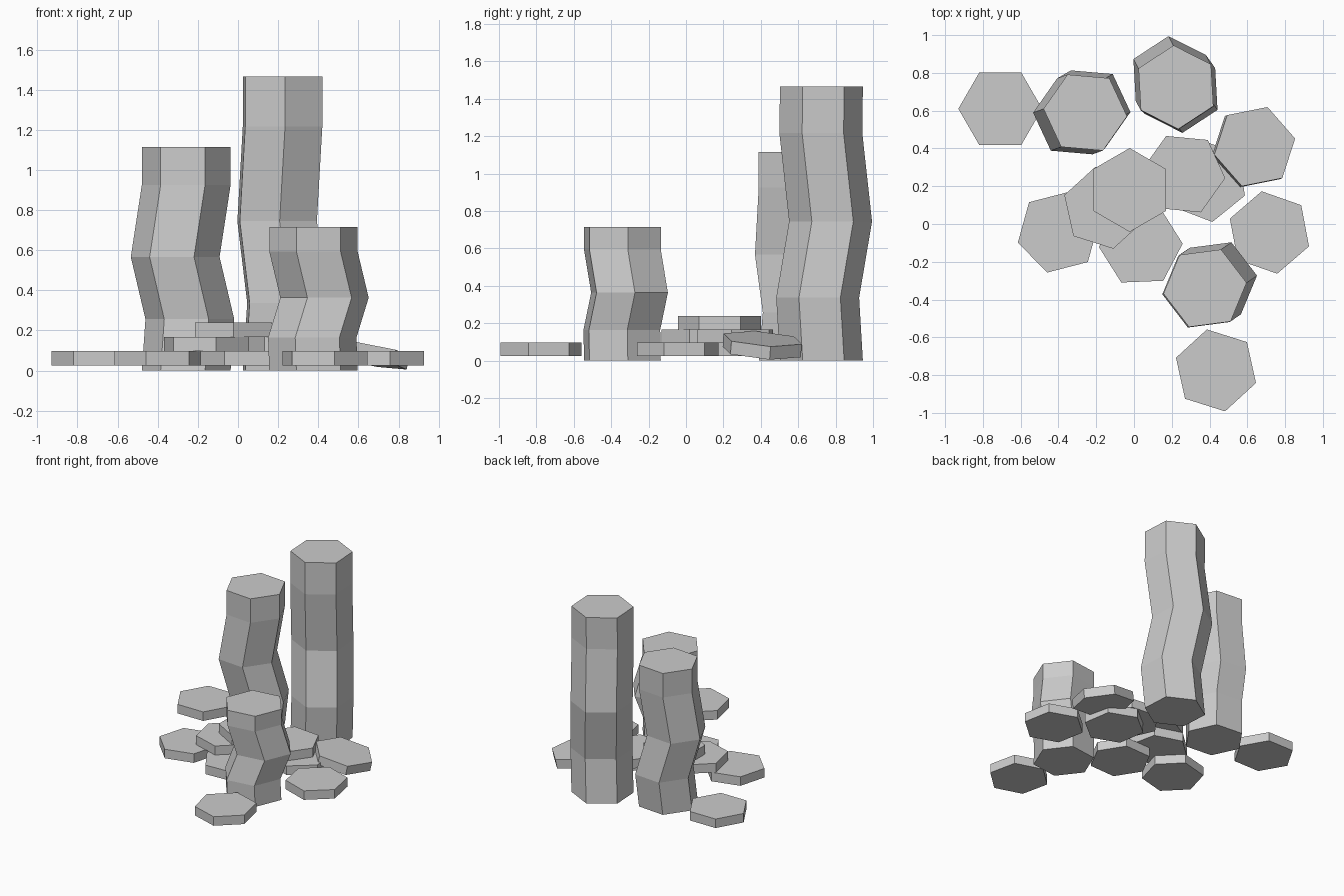
import bpy, bmesh
from math import sin, cos, radians, pi
from mathutils import Matrix, Vector

if "Cube" in bpy.data.objects:
    bpy.data.objects.remove(bpy.data.objects["Cube"])

R = 0.222        # shared hexagon radius
SLAB_H = 0.071   # thickness of a fallen slab


def hex_prism(name, rings, rot):
    """Stack hexagon rings given as (x, y, z) centres and cap both ends."""
    bm = bmesh.new()
    loops = []
    for x, y, z in rings:
        loops.append([bm.verts.new((x + R * cos(radians(rot) + k * pi / 3),
                                    y + R * sin(radians(rot) + k * pi / 3), z))
                      for k in range(6)])
    for a, b in zip(loops, loops[1:]):
        for k in range(6):
            n = (k + 1) % 6
            bm.faces.new((a[k], a[n], b[n], b[k]))
    bm.faces.new(loops[0][::-1])
    bm.faces.new(loops[-1])
    bmesh.ops.recalc_face_normals(bm, faces=bm.faces[:])
    mesh = bpy.data.meshes.new(name)
    bm.to_mesh(mesh)
    bm.free()
    ob = bpy.data.objects.new(name, mesh)
    bpy.context.collection.objects.link(ob)
    return ob


def column(name, x, y, height, rot, shifts):
    """Basalt column whose inner rings are pushed sideways."""
    levels = (0, 0.23, 0.508, 0.83, 1)
    rings = [(x + dx, y + dy, height * t) for t, (dx, dy) in zip(levels, shifts)]
    return hex_prism(name, rings, rot)


def slab(name, x, y, z, rot, normal=(0, 0, 1)):
    """Loose hexagonal slab centred at x, y, z."""
    ob = hex_prism(name, [(0, 0, -SLAB_H / 2), (0, 0, SLAB_H / 2)], rot)
    ob.rotation_mode = 'QUATERNION'
    ob.rotation_quaternion = Vector((0, 0, 1)).rotation_difference(Vector(normal))
    ob.location = (x, y, z)
    return ob


# Standing columns
column("left_column", -0.258, 0.59, 1.115, -5,
       [(0, 0), (0.018, 0.022), (-0.055, -0.02), (0, 0), (0, 0)])
column("tall_column", 0.222, 0.724, 1.465, -26.8,
       [(0, 0), (0.022, -0.02), (-0.027, 0.049), (0, -0.003), (0, 0)])
column("short_column", 0.376, -0.34, 0.715, 7.5,
       [(0, 0), (-0.006, -0.003), (0.055, 0.038), (0, 0), (0, 0)])

# Flat slabs in three layers: x, y, layer, rotation
slabs = [
    (-0.708, 0.61, 0, 0), (0.434, -0.775, 0, -17.5), (0.717, -0.045, 0, -19.3),
    (-0.40, -0.043, 0, 14.5), (0.036, -0.113, 0, 2.3), (0.38, 0.23, 0, -21),
    (-0.157, 0.086, 1, -17.6), (0.262, 0.264, 1, -5.5), (-0.023, 0.18, 2, 30),
]
for i, (x, y, layer, rot) in enumerate(slabs, 1):
    slab(f"slab_{i}", x, y, 0.061 + SLAB_H * layer, rot)

# Slab leaning on the pile
slab("tilted_slab", 0.633, 0.407, 0.082, 11.5, (0.18, 0.08, 1))
